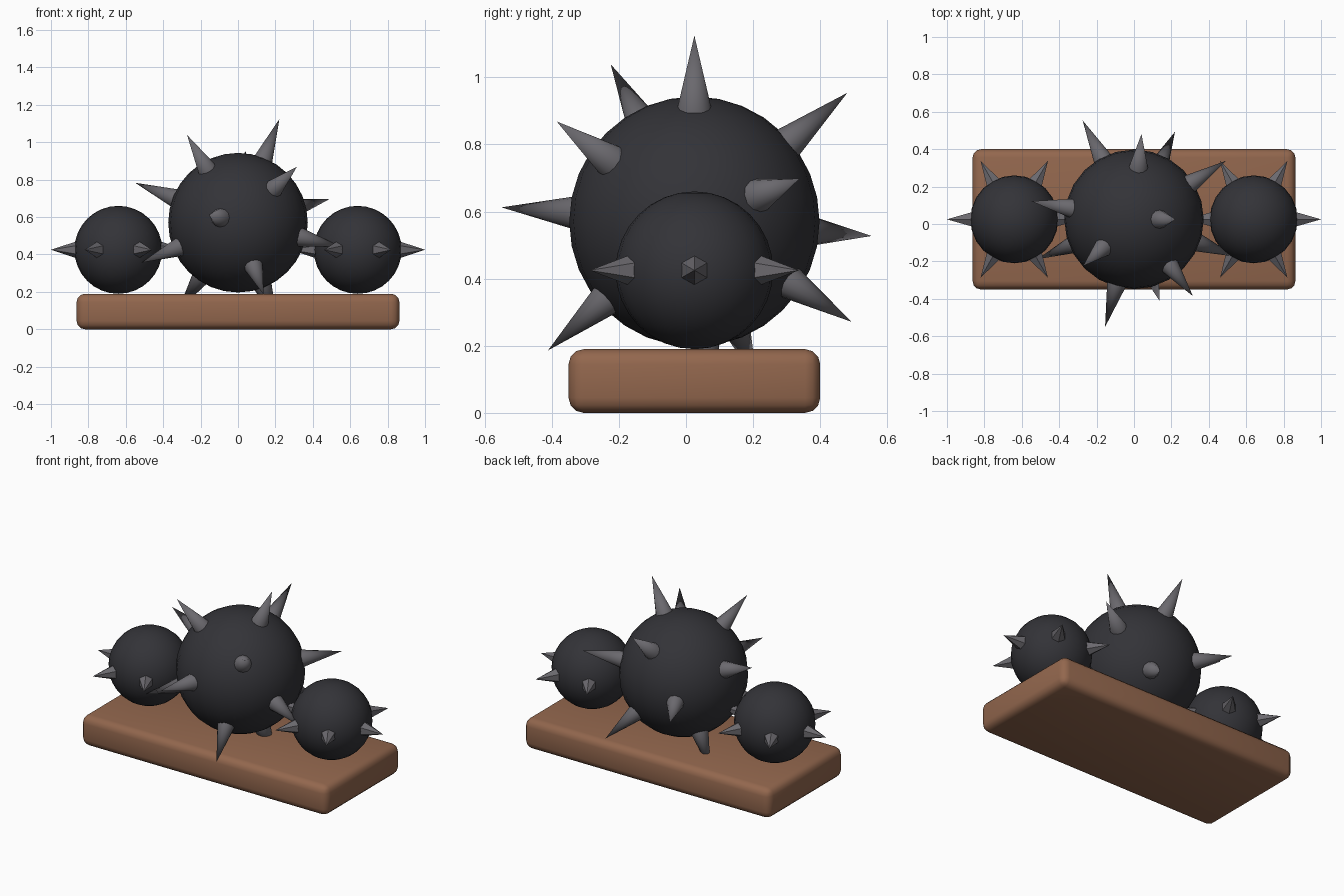
import bpy, bmesh, math
from mathutils import Vector, Matrix

if "Cube" in bpy.data.objects:
    bpy.data.objects.remove(bpy.data.objects["Cube"])


def material(name, rgb):
    m = bpy.data.materials.new(name)
    m.diffuse_color = (*rgb, 1)
    m.use_nodes = True
    m.node_tree.nodes["Principled BSDF"].inputs["Base Color"].default_value = m.diffuse_color
    return m


IRON = material("dark iron", (0.033, 0.033, 0.039))
STEEL = material("spike grey", (0.145, 0.14, 0.155))
WOOD = material("brown wood", (0.29, 0.135, 0.075))


def finish(bm, name, mat, smooth):
    bmesh.ops.recalc_face_normals(bm, faces=bm.faces)
    me = bpy.data.meshes.new(name)
    bm.to_mesh(me)
    bm.free()
    me.materials.append(mat)
    ob = bpy.data.objects.new(name, me)
    bpy.context.collection.objects.link(ob)
    for p in me.polygons:
        p.use_smooth = smooth
    return ob


def ball(name, centre, radius):
    bm = bmesh.new()
    bmesh.ops.create_uvsphere(bm, u_segments=24, v_segments=16, radius=radius,
                              matrix=Matrix.Translation(centre))
    return finish(bm, name, IRON, True)


def spikes(name, centre, directions, inner, outer, radius, sides, smooth):
    # cones pointing outward from the centre, starting inside the ball
    bm = bmesh.new()
    for d in directions:
        rot = d.to_track_quat('Z', 'Y').to_matrix().to_4x4()
        place = Matrix.Translation(centre + d * (inner + outer) / 2) @ rot
        bmesh.ops.create_cone(bm, cap_ends=True, segments=sides, radius1=radius,
                              radius2=0, depth=outer - inner, matrix=place)
    bmesh.ops.remove_doubles(bm, verts=bm.verts, dist=1e-5)
    return finish(bm, name, STEEL, smooth)


# wooden base with rounded edges
bm = bmesh.new()
bmesh.ops.create_cube(bm, size=1, matrix=Matrix.Translation((0, 0.025, 0.095))
                      @ Matrix.Diagonal((1.726, 0.75, 0.19, 1)))
bmesh.ops.bevel(bm, geom=bm.edges[:], offset=0.045, segments=3, profile=0.5,
                affect='EDGES')
finish(bm, "base", WOOD, True)

# large ball with spikes spread on a golden-angle spiral
main = Vector((0, 0.025, 0.57))
ball("large_ball", main, 0.373)
count, golden = 14, math.pi * (3 - math.sqrt(5))
dirs = []
for i in range(count):
    z = 1 - 2 * (i + 0.5) / count
    r = math.sqrt(1 - z * z)
    dirs.append(Vector((r * math.cos(-golden * i), r * math.sin(-golden * i), z)))
large = spikes("large_spikes", main, dirs, 0.34, 0.597, 0.056, 12, True)
bpy.context.view_layer.objects.active = large
large.select_set(True)
bpy.ops.object.shade_smooth_by_angle(angle=math.radians(40))

# two small balls, each with a level ring of six spikes
ring = [Vector((math.cos(math.radians(a)), math.sin(math.radians(a)), 0))
        for a in range(0, 360, 60)]
for side, s in (("left", -1), ("right", 1)):
    c = Vector((0.64 * s, 0.025, 0.425))
    ball(side + "_small_ball", c, 0.235)
    spikes(side + "_small_spikes", c, ring, 0.2, 0.36, 0.053, 6, False)
